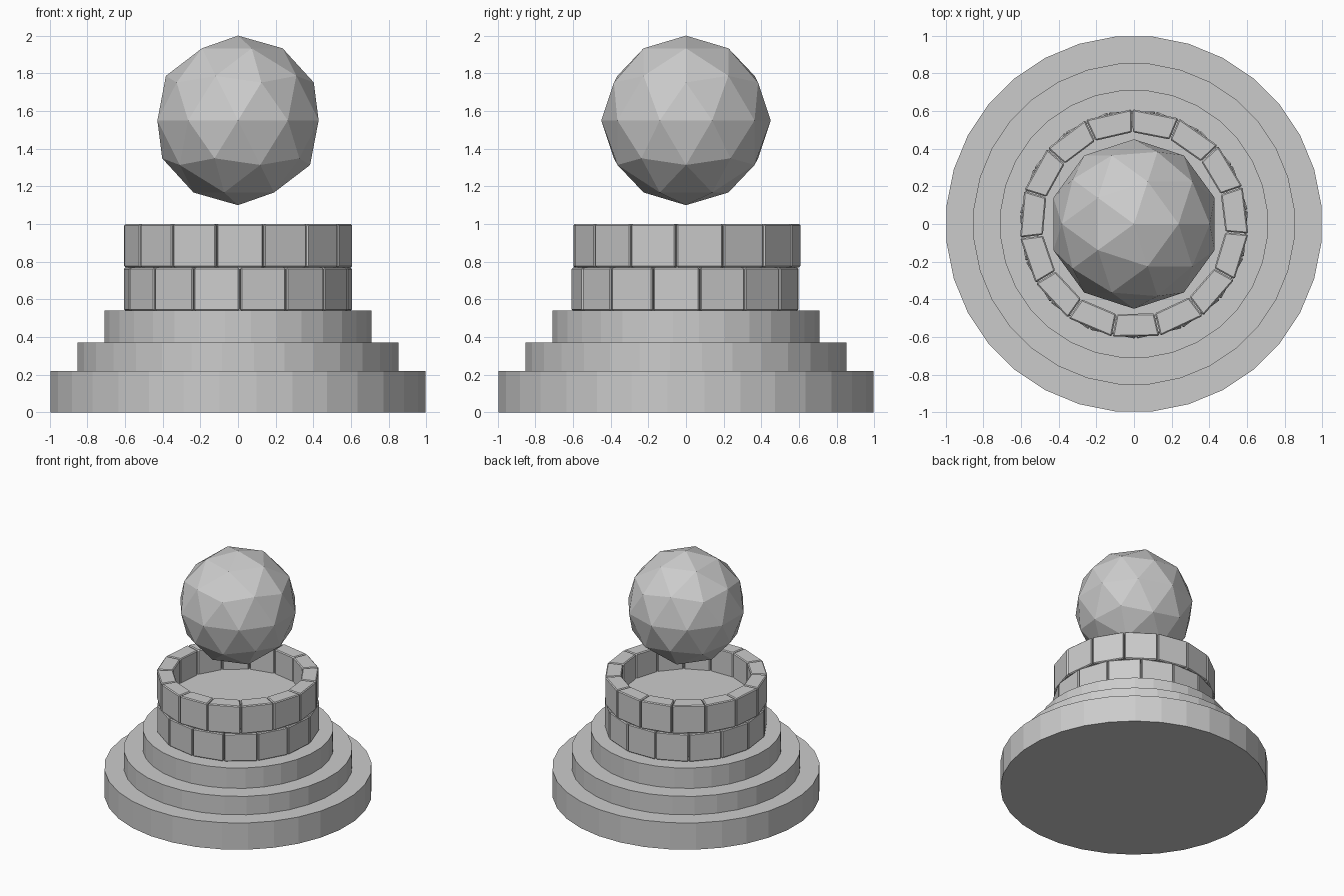
import bpy, bmesh
from math import sin, cos, radians

if "Cube" in bpy.data.objects:
    bpy.data.objects.remove(bpy.data.objects["Cube"])


def make_object(name, bm):
    mesh = bpy.data.meshes.new(name)
    bm.normal_update()
    bm.to_mesh(mesh)
    bm.free()
    ob = bpy.data.objects.new(name, mesh)
    bpy.context.collection.objects.link(ob)
    return ob


def disc(name, radius, z0, z1, sides=32):
    bpy.ops.mesh.primitive_cylinder_add(
        vertices=sides, radius=radius, depth=z1 - z0,
        location=(0, 0, (z0 + z1) / 2), rotation=(0, 0, radians(180 / sides)))
    bpy.context.object.name = name


def brick_ring(name, z0, z1, start, count=15, inner=0.487, outer=0.609):
    """Ring of wedge blocks with narrow joints and bevelled edges."""
    bm = bmesh.new()
    step = 360 / count
    gap = 0.25
    for i in range(count):
        a0 = radians(start + i * step + gap)
        a1 = radians(start + (i + 1) * step - gap)
        plan = [(inner, a0), (outer, a0), (outer, a1), (inner, a1)]
        low, high = [[bm.verts.new((r * cos(a), r * sin(a), z)) for r, a in plan]
                     for z in (z0, z1)]
        bm.faces.new(low[::-1])
        bm.faces.new(high)
        for k in range(4):
            n = (k + 1) % 4
            bm.faces.new((low[k], low[n], high[n], high[k]))
    ob = make_object(name, bm)
    bevel = ob.modifiers.new("bevel", 'BEVEL')
    bevel.width = 0.007
    bevel.segments = 1


# Stepped round base
disc("base_step_lower", 1.0, 0.0, 0.22)
disc("base_step_middle", 0.855, 0.22, 0.372)
disc("base_step_upper", 0.713, 0.372, 0.54)

# Two staggered courses of blocks
brick_ring("block_course_lower", 0.54, 0.768, 91 + 12)
brick_ring("block_course_upper", 0.77, 1.0, 91)

# Floor inside the ring
disc("basin_floor", 0.52, 0.54, 0.8)

# Floating faceted ball
bpy.ops.mesh.primitive_ico_sphere_add(subdivisions=2, radius=0.45, location=(0, 0, 1.55))
bpy.context.object.name = "floating_orb"
